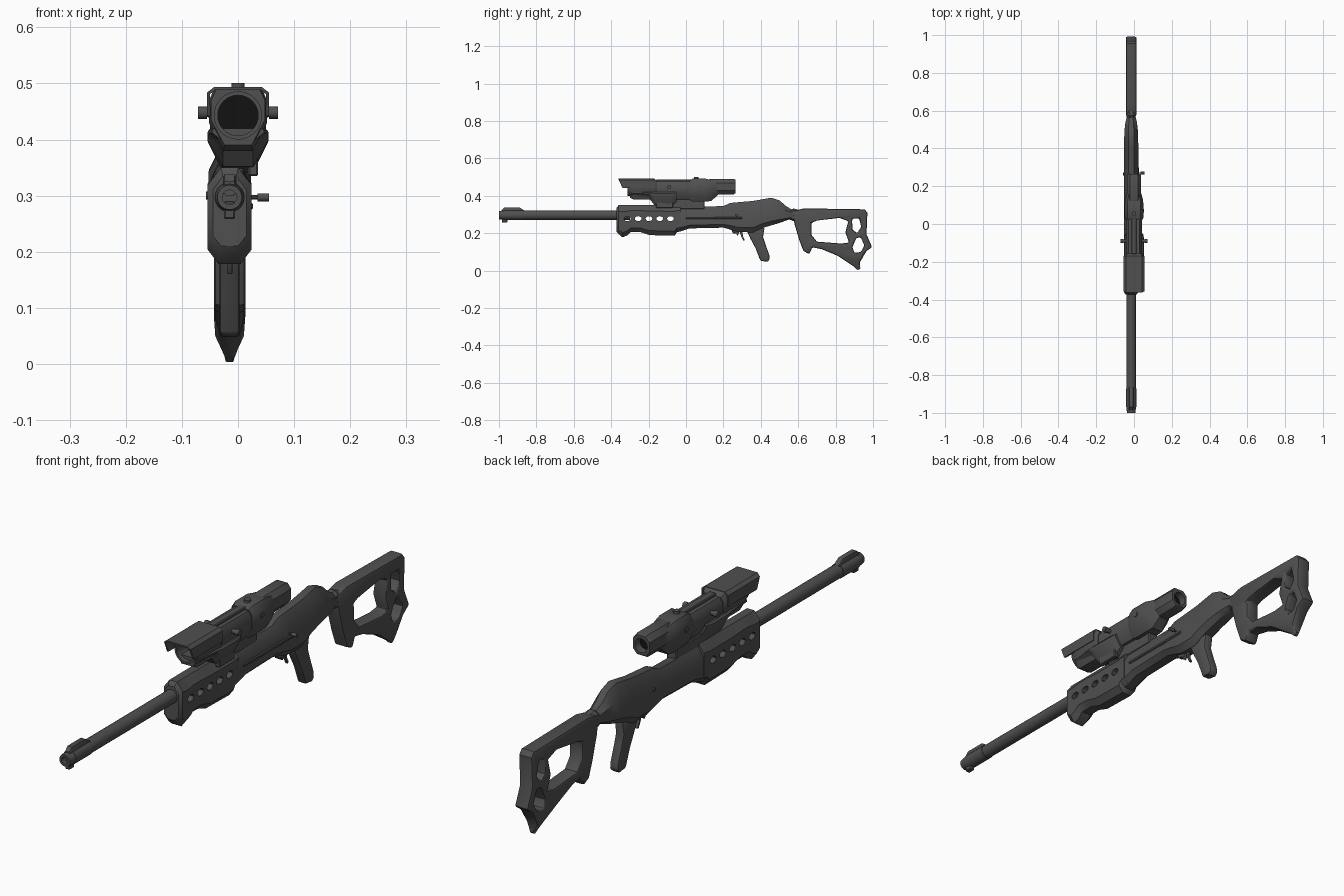
import bpy, bmesh, math
from mathutils import Matrix, Vector

if "Cube" in bpy.data.objects:
    bpy.data.objects.remove(bpy.data.objects["Cube"], do_unlink=True)

AXIS = -0.015      # centre line of the barrel, body and stock
BORE = 0.297       # height of the barrel
SIGHT = 0.443      # height of the optical axis
parts = []


def material(name, value):
    mat = bpy.data.materials.new(name)
    mat.use_nodes = True
    colour = (value, value, value, 1)
    mat.diffuse_color = colour
    mat.node_tree.nodes["Principled BSDF"].inputs["Base Color"].default_value = colour
    return mat


gunmetal = material("gunmetal grey", 0.08)
black = material("lens black", 0.006)


def finish(name, bm, mat=gunmetal):
    bmesh.ops.recalc_face_normals(bm, faces=bm.faces)
    mesh = bpy.data.meshes.new(name)
    bm.to_mesh(mesh)
    bm.free()
    mesh.materials.append(mat)
    obj = bpy.data.objects.new(name, mesh)
    bpy.context.collection.objects.link(obj)
    parts.append(obj)
    return obj


def apply(obj):
    graph = bpy.context.evaluated_depsgraph_get()
    obj.data = bpy.data.meshes.new_from_object(obj.evaluated_get(graph))
    obj.modifiers.clear()


def loft(name, sections, x=AXIS, top_flat=0.4, bottom_flat=0.5, top_cut=0.2, bottom_cut=0.15):
    """Eight-sided body through sections of (y, top, bottom, half width)."""
    bm = bmesh.new()
    rings = []
    for y, top, low, w in sections:
        tall = top - low
        half = [(w * top_flat, top), (w, top - tall * top_cut),
                (w, low + tall * bottom_cut), (w * bottom_flat, low)]
        outline = half + [(-px, pz) for px, pz in reversed(half)]
        rings.append([bm.verts.new((x + px, y, pz)) for px, pz in outline])
    for a, b in zip(rings, rings[1:]):
        for i in range(len(a)):
            j = (i + 1) % len(a)
            bm.faces.new((a[i], a[j], b[j], b[i]))
    bm.faces.new(rings[0])
    bm.faces.new(rings[-1])
    return finish(name, bm)


def rod(name, start, end, r1, r2=None, sides=20, mat=gunmetal):
    start, end = Vector(start), Vector(end)
    span = end - start
    turn = span.to_track_quat('Z', 'Y').to_matrix().to_4x4()
    bm = bmesh.new()
    bmesh.ops.create_cone(bm, cap_ends=True, segments=sides, radius1=r1,
                          radius2=r1 if r2 is None else r2, depth=span.length,
                          matrix=Matrix.Translation((start + end) / 2) @ turn)
    return finish(name, bm, mat)


def block(name, low, high, bevel=0.003):
    low, high = Vector(low), Vector(high)
    bm = bmesh.new()
    bmesh.ops.create_cube(bm, size=1, matrix=Matrix.Translation((low + high) / 2)
                          @ Matrix.Diagonal((*(high - low), 1)))
    bmesh.ops.bevel(bm, geom=bm.edges[:], offset=bevel, segments=1, affect='EDGES')
    return finish(name, bm)


def cut(target, cutters):
    for tool in cutters:
        mod = target.modifiers.new("cut", 'BOOLEAN')
        mod.operation, mod.solver, mod.object = 'DIFFERENCE', 'EXACT', tool
    apply(target)
    for tool in cutters:
        parts.remove(tool)
        bpy.data.objects.remove(tool, do_unlink=True)


def plate(name, half, bevel, *loops):
    """Side profile with optional holes, thickened across x."""
    curve = bpy.data.curves.new(name, 'CURVE')
    curve.dimensions, curve.fill_mode, curve.extrude = '2D', 'BOTH', half
    for loop in loops:
        spline = curve.splines.new('POLY')
        spline.points.add(len(loop) - 1)
        for point, (y, z) in zip(spline.points, loop):
            point.co = (y, z, 0, 1)
        spline.use_cyclic_u = True
    temp = bpy.data.objects.new(name + " profile", curve)
    bpy.context.collection.objects.link(temp)
    mesh = bpy.data.meshes.new_from_object(
        temp.evaluated_get(bpy.context.evaluated_depsgraph_get()))
    bpy.data.objects.remove(temp, do_unlink=True)
    bm = bmesh.new()
    bm.from_mesh(mesh)
    bmesh.ops.remove_doubles(bm, verts=bm.verts, dist=0.0001)
    for v in bm.verts:
        v.co = (AXIS + v.co.z, v.co.x, v.co.y)
    obj = finish(name, bm)
    mod = obj.modifiers.new("soften", 'BEVEL')
    mod.width, mod.segments, mod.use_clamp_overlap = bevel, 2, False
    mod.limit_method, mod.angle_limit = 'ANGLE', math.radians(50)
    apply(obj)
    return obj


# Barrel and muzzle brake
rod("barrel", (AXIS, -0.9, BORE), (AXIS, -0.3, BORE), 0.025)
rod("muzzle_sleeve", (AXIS, -0.97, BORE), (AXIS, -0.87, BORE), 0.027)
muzzle = rod("muzzle_tip", (AXIS, -1, BORE), (AXIS, -0.96, BORE), 0.022, 0.027)
cut(muzzle, [rod("bore", (AXIS, -1.1, BORE), (AXIS, -0.975, BORE), 0.013)])
loft("muzzle_top_fin", [(-0.985, 0.325, 0.3, 0.01), (-0.97, 0.338, 0.3, 0.012),
                        (-0.89, 0.338, 0.3, 0.012), (-0.865, 0.322, 0.3, 0.012)], top_flat=0.8)
block("muzzle_lower_lug", (AXIS - 0.01, -0.985, 0.258), (AXIS + 0.01, -0.955, 0.29))

# Handguard with a row of vent holes
handguard = loft("handguard", [
    (-0.372, 0.335, 0.21, 0.03), (-0.36, 0.35, 0.195, 0.039), (-0.34, 0.35, 0.178, 0.039),
    (-0.315, 0.35, 0.188, 0.039), (-0.295, 0.35, 0.207, 0.039), (-0.245, 0.35, 0.207, 0.039),
    (-0.195, 0.35, 0.19, 0.039), (-0.06, 0.35, 0.187, 0.039), (-0.05, 0.35, 0.205, 0.039),
    (-0.03, 0.35, 0.21, 0.039)])
vents = []
for i in range(5):
    y = -0.313 + i * 0.0575
    vent = rod("vent", (AXIS - 0.1, y, 0.278), (AXIS + 0.1, y, 0.278), 0.013, sides=12)
    for v in vent.data.vertices:
        v.co.y = y + (v.co.y - y) * 1.4
    vents.append(vent)
cut(handguard, vents)

# Receiver with raised rear hump
loft("receiver", [
    (-0.035, 0.341, 0.208, 0.037), (0.02, 0.342, 0.226, 0.037), (0.2, 0.345, 0.23, 0.037),
    (0.235, 0.362, 0.22, 0.038), (0.28, 0.366, 0.206, 0.038), (0.36, 0.373, 0.205, 0.038),
    (0.4, 0.38, 0.225, 0.038), (0.455, 0.39, 0.242, 0.037), (0.5, 0.376, 0.255, 0.035),
    (0.535, 0.345, 0.268, 0.031), (0.575, 0.322, 0.28, 0.022)], top_cut=0.3)
loft("stock_neck", [(0.55, 0.32, 0.275, 0.02), (0.575, 0.333, 0.265, 0.025),
                    (0.6, 0.325, 0.27, 0.022), (0.66, 0.33, 0.26, 0.027)])
rod("receiver_pin", (AXIS - 0.042, 0.265, 0.3), (AXIS, 0.265, 0.3), 0.007, sides=12)
block("bolt_rail", (0.015, 0, 0.275), (0.027, 0.3, 0.287))
rod("bolt_stem", (0, 0.27, BORE), (0.04, 0.27, BORE), 0.004, sides=10)
rod("bolt_knob", (0.035, 0.27, BORE), (0.055, 0.27, BORE), 0.007, sides=12)

# Grip, trigger and guard stub
plate("grip", 0.018, 0.007, [
    (0.32, 0.225), (0.345, 0.17), (0.372, 0.12), (0.398, 0.052), (0.435, 0.048), (0.448, 0.06),
    (0.445, 0.085), (0.425, 0.14), (0.412, 0.18), (0.42, 0.23)])
plate("trigger", 0.005, 0.002, [
    (0.285, 0.215), (0.302, 0.215), (0.304, 0.185), (0.315, 0.163), (0.307, 0.16), (0.295, 0.183)])
plate("guard_stub", 0.008, 0.002, [
    (0.24, 0.225), (0.29, 0.215), (0.275, 0.185), (0.268, 0.2), (0.25, 0.2)])

# Skeleton stock with three openings, narrowing at the toe
stock = plate("stock", 0.028, 0.009, [
    (0.57, 0.318), (0.63, 0.333), (0.955, 0.328), (0.97, 0.31), (0.965, 0.195), (0.995, 0.125),
    (0.965, 0.105), (0.93, 0.045), (0.932, 0.012), (0.92, 0), (0.9, 0.02), (0.81, 0.08),
    (0.725, 0.115), (0.675, 0.125), (0.66, 0.088), (0.628, 0.105), (0.605, 0.165), (0.58, 0.25)],
    [(0.67, 0.255), (0.7, 0.268), (0.82, 0.282), (0.868, 0.265), (0.852, 0.205),
     (0.872, 0.15), (0.83, 0.145), (0.7, 0.155), (0.672, 0.19)],
    [(0.888, 0.277), (0.925, 0.28), (0.937, 0.235), (0.915, 0.2), (0.89, 0.22)],
    [(0.91, 0.175), (0.935, 0.178), (0.953, 0.135), (0.935, 0.1), (0.9, 0.095), (0.89, 0.125)])
for v in stock.data.vertices:
    taper = min(1, max(0.3, (v.co.z + 0.005) / 0.06))
    v.co.x = AXIS + (v.co.x - AXIS) * taper

# Scope objective housing and overhanging hood
front = loft("objective_housing", [(-0.3, 0.49, 0.39, 0.048), (-0.28, 0.492, 0.38, 0.052),
                                   (-0.17, 0.492, 0.38, 0.052), (-0.155, 0.478, 0.385, 0.045)],
             x=0, top_flat=0.8, bottom_flat=0.5, bottom_cut=0.45)
cut(front, [rod("bore", (0, -0.4, SIGHT), (0, -0.22, SIGHT), 0.036, sides=32)])
rod("front_lens", (0, -0.235, SIGHT), (0, -0.215, SIGHT), 0.037, sides=32, mat=black)
rim = rod("lens_rim", (0, -0.312, SIGHT), (0, -0.28, SIGHT), 0.043, sides=32)
cut(rim, [rod("bore", (0, -0.4, SIGHT), (0, -0.2, SIGHT), 0.036, sides=32)])
bm = bmesh.new()
half = [(0.055, 0.442, -0.34), (0.055, 0.484, -0.357), (0.042, 0.494, -0.362)]
edge = half + [(-x, z, y) for x, z, y in reversed(half)]
ends = [[bm.verts.new((x, -0.17 if back else y, z)) for x, z, y in edge] for back in (0, 1)]
for i in range(len(edge) - 1):
    bm.faces.new((ends[0][i], ends[0][i + 1], ends[1][i + 1], ends[1][i]))
hood = finish("lens_hood", bm)
shell = hood.modifiers.new("thickness", 'SOLIDIFY')
shell.thickness, shell.offset = 0.006, -1
apply(hood)

# Scope body, collar, mount and eyepiece
loft("scope_body", [(-0.17, 0.478, 0.38, 0.042), (0.1, 0.478, 0.375, 0.042),
                    (0.14, 0.47, 0.39, 0.036)], x=0, top_flat=0.7, bottom_cut=0.35)
loft("scope_collar", [(0.02, 0.482, 0.378, 0.044), (0.035, 0.492, 0.37, 0.05),
                      (0.105, 0.492, 0.37, 0.05), (0.135, 0.485, 0.372, 0.046),
                      (0.17, 0.48, 0.405, 0.036)], x=0, top_flat=0.7, bottom_cut=0.35)
loft("scope_mount", [(-0.295, 0.42, 0.393, 0.046), (-0.2, 0.42, 0.39, 0.052),
                     (-0.17, 0.42, 0.352, 0.054), (-0.08, 0.42, 0.341, 0.054),
                     (-0.05, 0.42, 0.37, 0.048)], x=0, top_flat=0.9, top_cut=0.1, bottom_cut=0.7)
block("mount_clamp", (0.018, -0.16, 0.335), (0.036, -0.07, 0.4))
block("mount_foot", (AXIS - 0.015, -0.14, 0.33), (AXIS + 0.025, 0.1, 0.38))
eyepiece = loft("eyepiece", [(0.12, 0.487, 0.41, 0.034), (0.13, 0.49, 0.408, 0.037),
                             (0.255, 0.49, 0.408, 0.037), (0.265, 0.486, 0.415, 0.034)],
                x=0, top_flat=0.55, bottom_flat=0.55, top_cut=0.25, bottom_cut=0.25)
cut(eyepiece, [rod("bore", (0, 0.23, 0.449), (0, 0.3, 0.449), 0.026, sides=24)])
rod("rear_lens", (0, 0.225, 0.449), (0, 0.236, 0.449), 0.025, sides=24, mat=black)
block("scope_top_rail", (-0.014, -0.16, 0.47), (0.014, 0.03, 0.487))
rod("elevation_knob", (0, 0.055, 0.48), (0, 0.055, 0.501), 0.012, sides=16)
for side, label in ((1, "left"), (-1, "right")):
    rod(label + "_windage_stem", (side * 0.03, -0.09, 0.448), (side * 0.06, -0.09, 0.448), 0.008)
    rod(label + "_windage_knob", (side * 0.055, -0.09, 0.448), (side * 0.071, -0.09, 0.448), 0.011)
    rod(label + "_collar_boss", (side * 0.04, 0.07, 0.448), (side * 0.053, 0.07, 0.448), 0.01)

# Soft shading with crisp edges
bpy.ops.object.select_all(action='DESELECT')
for obj in parts:
    obj.select_set(True)
bpy.context.view_layer.objects.active = parts[0]
bpy.ops.object.shade_smooth_by_angle(angle=math.radians(35))
